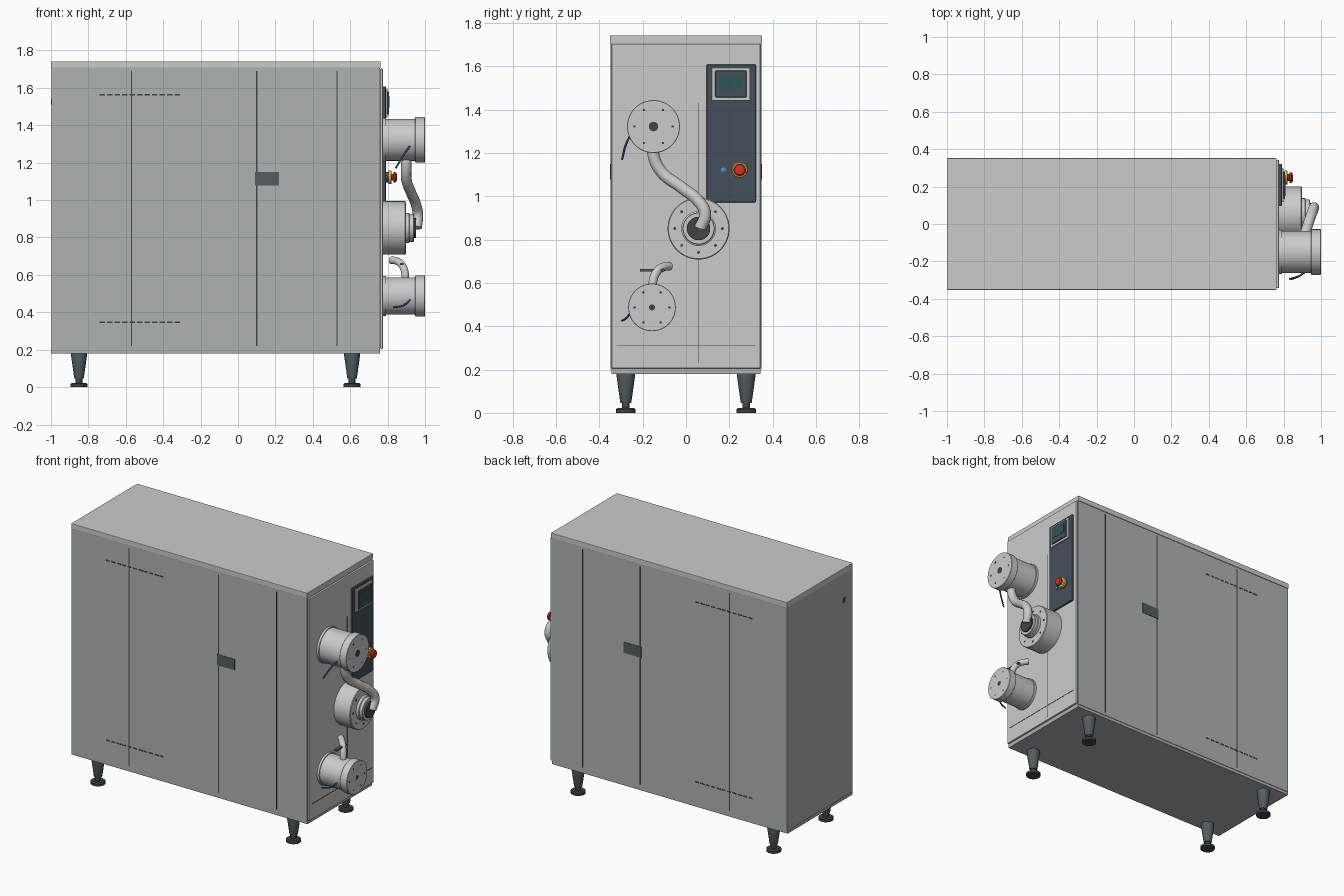
import bpy, math
from mathutils import Vector

if "Cube" in bpy.data.objects:
    bpy.data.objects.remove(bpy.data.objects["Cube"])

def mat(name, r, g, b):
    m = bpy.data.materials.new(name)
    m.diffuse_color = (r, g, b, 1)
    m.use_nodes = True
    m.node_tree.nodes["Principled BSDF"].inputs["Base Color"].default_value = m.diffuse_color
    return m

SIDE = mat("side_grey", .42, .45, .45)
LIGHT = mat("light_grey", .68, .69, .68)
METAL = mat("metal", .62, .62, .61)
DARK = mat("dark", .05, .06, .065)
SLATE = mat("slate", .06, .08, .1)
LEG = mat("leg_grey", .09, .11, .12)
SCREEN = mat("screen", .03, .09, .09)
RED = mat("red", .75, .03, .02)
YELLOW = mat("yellow", .85, .6, .05)
BLUE = mat("blue", .05, .3, .7)
HOSE = mat("hose_blue", .03, .1, .18)

def box(name, x, y, z, m=None, bevel=0):
    """Box from (min, max) ranges."""
    v = [(a, b, c) for a in x for b in y for c in z]
    f = [(0, 1, 3, 2), (4, 6, 7, 5), (0, 4, 5, 1), (2, 3, 7, 6), (0, 2, 6, 4), (1, 5, 7, 3)]
    me = bpy.data.meshes.new(name)
    me.from_pydata(v, [], f)
    ob = bpy.data.objects.new(name, me)
    bpy.context.collection.objects.link(ob)
    if m:
        me.materials.append(m)
    if bevel:
        b = ob.modifiers.new("bevel", 'BEVEL')
        b.width, b.segments = bevel, 2
    return ob

def lathe(name, profile, origin, m=None, axis='X', n=48):
    """Revolve (distance along axis, radius) points, capped at both ends."""
    verts, faces = [], []
    for t, r in profile:
        for i in range(n):
            a = 2 * math.pi * i / n
            c, s = r * math.cos(a), r * math.sin(a)
            verts.append((t, c, s) if axis == 'X' else (c, s, t))
    for k in range(len(profile) - 1):
        for i in range(n):
            j = (i + 1) % n
            faces.append((k*n + i, k*n + j, k*n + n + j, k*n + n + i))
    faces.append(tuple(reversed(range(n))))
    faces.append(tuple(range((len(profile) - 1) * n, len(profile) * n)))
    me = bpy.data.meshes.new(name)
    me.from_pydata(verts, [], faces)
    ob = bpy.data.objects.new(name, me)
    ob.location = origin
    bpy.context.collection.objects.link(ob)
    if m:
        me.materials.append(m)
    bpy.ops.object.select_all(action='DESELECT')
    ob.select_set(True)
    bpy.context.view_layer.objects.active = ob
    bpy.ops.object.shade_smooth_by_angle(angle=math.radians(35))
    return ob

def tube(name, pts, r, m):
    cu = bpy.data.curves.new(name, 'CURVE')
    cu.dimensions = '3D'
    cu.bevel_depth, cu.bevel_resolution, cu.use_fill_caps = r, 5, True
    cu.resolution_u = 10
    sp = cu.splines.new('BEZIER')
    sp.bezier_points.add(len(pts) - 1)
    for bp, p in zip(sp.bezier_points, pts):
        bp.co = Vector(p)
        bp.handle_left_type = bp.handle_right_type = 'AUTO'
    cu.materials.append(m)
    ob = bpy.data.objects.new(name, cu)
    bpy.context.collection.objects.link(ob)
    return ob

def bolts(name, x, y, z, ring, count, r, start=0):
    for i in range(count):
        a = start + 2 * math.pi * i / count
        lathe(f"{name}_{i}", [(0, r), (.002, r)],
              (x - .0005, y + ring * math.cos(a), z + ring * math.sin(a)), DARK, n=8)

# Cabinet: body, base tray, lid and end panel
box("cabinet_body", (-.998, .76), (-.348, .348), (.2, 1.705), SIDE)
box("base_tray", (-1, .76), (-.345, .345), (.18, .2), SIDE)
box("lid", (-1, .762), (-.352, .352), (1.705, 1.742), LIGHT, .003)
box("end_panel", (.76, .775), (-.343, .343), (.205, 1.703), LIGHT, .004)
box("panel_seam_vertical", (.775, .7765), (.057, .061), (.23, 1.43), DARK)
box("panel_seam_horizontal", (.775, .7765), (-.32, .32), (.308, .312), DARK)
box("rear_latch", (-1, -.996), (-.275, -.25), (1.51, 1.54), DARK)

# Door seams, hinge slots and recessed handles on both long sides
for side, s in (("front", -1), ("back", 1)):
    y = sorted((s * .346, s * .3495))
    for i, x in enumerate((-.57, .1, .53)):
        box(f"{side}_door_seam_{i}", (x - .003, x + .003), y, (.22, 1.69), DARK)
    for row, z in (("lower", .348), ("upper", 1.562)):
        for i in range(11):
            x = -.74 + i * .04
            box(f"{side}_{row}_slot_{i}", (x, x + .029), y, (z - .004, z + .004), DARK)
    box(f"{side}_handle", (.09, .22), sorted((s * .345, s * .351)), (1.077, 1.15), LEG)

# Tapered legs with levelling feet
for x in (-.85, .61):
    for y in (-.278, .278):
        lathe("leg", [(.045, .024), (.05, .026), (.165, .042), (.18, .042)], (x, y, 0), LEG, 'Z', 32)
        lathe("leg_foot", [(0, .046), (.016, .046), (.022, .038), (.022, .018), (.05, .018)],
              (x, y, 0), DARK, 'Z', 32)

# Control panel with display
box("control_panel", (.775, .79), (.095, .322), (.972, 1.608), SLATE, .004)
box("display_frame", (.79, .8), (.118, .296), (1.442, 1.594), LIGHT, .003)
box("display_bezel", (.798, .808), (.135, .279), (1.457, 1.58), SLATE, .003)
box("display_screen", (.8, .81), (.15, .262), (1.495, 1.557), SCREEN)

# Emergency stop and push button
lathe("stop_base", [(.788, .028), (.81, .028)], (0, .248, 1.122), LEG)
lathe("stop_ring", [(.805, .037), (.818, .037), (.822, .033)], (0, .248, 1.122), YELLOW)
lathe("stop_button", [(.82, .018), (.83, .018), (.833, .028), (.842, .028), (.848, .022), (.85, .01)],
      (0, .248, 1.122), RED)
lathe("push_button", [(.788, .012), (.797, .012), (.799, .009)], (0, .173, 1.122), BLUE, n=24)

# Upper and lower flanged vessels
for name, y, z, r, ring, hub in (("upper", -.15, 1.322, .122, .088, .022),
                                 ("lower", -.157, .487, .11, .08, .014)):
    lathe(f"{name}_vessel", [(.772, r - .004), (.79, r - .004), (.79, r - .01), (.947, r - .01)], (0, y, z), METAL, n=64)
    lathe(f"{name}_flange", [(.947, r - .003), (.95, r), (.997, r), (.999, r - .002)], (0, y, z), METAL, n=64)
    lathe(f"{name}_hub", [(.99, hub), (1.0, hub)], (0, y, z), DARK, n=32)
    bolts(f"{name}_bolt", .9985, y, z, ring, 6, .006)

# Middle pump: housing, stepped collar and dark socket
P = (0, .058, .851)
lathe("pump_housing", [(.772, .143), (.893, .143), (.897, .139)], P, METAL, n=64)
lathe("pump_collar", [(.89, .08), (.915, .08), (.918, .074), (.937, .074), (.94, .071)], P, METAL)
lathe("pump_socket", [(.93, .054), (.952, .054)], P, DARK)
bolts("pump_bolt", .897, .058, .851, .11, 8, .007)

# Pipe linking upper vessel and pump
tube("link_pipe", [(.9, -.15, 1.25), (.9, -.15, 1.19), (.9, -.115, 1.115), (.925, -.02, 1.04),
                   (.95, .055, .98), (.962, .088, .92), (.955, .066, .852)], .028, METAL)

# Lower outlet elbow with valve lever
tube("outlet_elbow", [(.893, -.155, .56), (.893, -.152, .61), (.875, -.132, .655),
                      (.845, -.1, .675), (.82, -.075, .678)], .02, METAL)
box("valve_lever", (.866, .886), (-.213, -.1), (.652, .664), LEG, .002)

# Thin blue hoses
tube("upper_hose", [(.92, -.252, 1.29), (.885, -.277, 1.24), (.843, -.295, 1.17)], .005, HOSE)
tube("lower_hose", [(.92, -.252, .466), (.885, -.277, .437), (.83, -.295, .426)], .005, HOSE)
